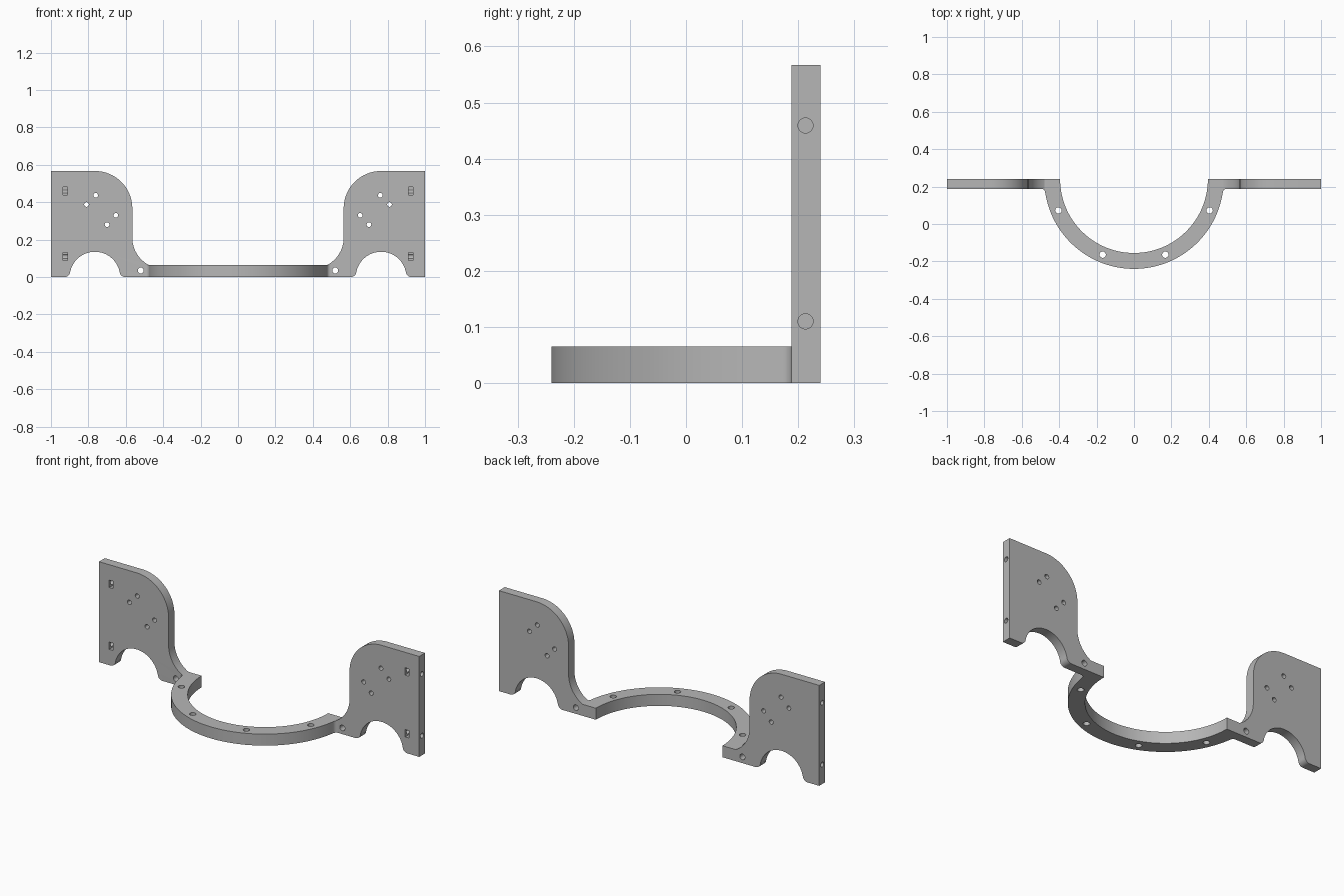
import bpy, bmesh
from math import sin, cos, radians

if "Cube" in bpy.data.objects:
    bpy.data.objects.remove(bpy.data.objects["Cube"])

grey = bpy.data.materials.new("light grey")
grey.use_nodes = True
grey.diffuse_color = (0.47, 0.47, 0.47, 1)
grey.node_tree.nodes["Principled BSDF"].inputs["Base Color"].default_value = grey.diffuse_color

FRONT, BACK, RING_TOP, PLATE_TOP = 0.188, 0.24, 0.065, 0.567


def arc(cx, cy, r, a0, a1, n=20):
    angles = [radians(a0 + (a1 - a0) * i / n) for i in range(n + 1)]
    return [(cx + r * cos(a), cy + r * sin(a)) for a in angles]


def flip(points):
    return [(-u, v) for u, v in reversed(points)]


def prism(name, points, lo, hi, axis):
    """Extrude a closed profile along x (profile y,z), y (x,z) or z (x,y)."""
    place = {"x": lambda u, v, w: (w, u, v),
             "y": lambda u, v, w: (u, w, v),
             "z": lambda u, v, w: (u, v, w)}[axis]
    bm = bmesh.new()
    low = [bm.verts.new(place(u, v, lo)) for u, v in points]
    high = [bm.verts.new(place(u, v, hi)) for u, v in points]
    bm.faces.new(low)
    bm.faces.new(high)
    for i in range(len(points)):
        j = (i + 1) % len(points)
        bm.faces.new((low[i], low[j], high[j], high[i]))
    bmesh.ops.recalc_face_normals(bm, faces=bm.faces)
    mesh = bpy.data.meshes.new(name)
    bm.to_mesh(mesh)
    bm.free()
    mesh.materials.append(grey)
    obj = bpy.data.objects.new(name, mesh)
    bpy.context.collection.objects.link(obj)
    return obj


def combine(target, other, operation):
    mod = target.modifiers.new("combine", "BOOLEAN")
    mod.operation, mod.solver, mod.object = operation, "EXACT", other
    bpy.context.view_layer.objects.active = target
    bpy.ops.object.modifier_apply(modifier=mod.name)
    bpy.data.objects.remove(other)


def drill(target, u, v, r, lo, hi, axis):
    combine(target, prism("hole_cutter", arc(u, v, r, 0, 345, 23), lo, hi, axis), "DIFFERENCE")


# Half ring with short tabs and filleted corners
fillet = arc(0.495, 0.168, 0.02, 90, 171.7, 6)
outer = arc(0, BACK, 0.48, -8.3, -171.7, 64)[1:-1]
tab = [(0.495, BACK)] + fillet
bracket = prism("mounting_bracket",
                arc(0, BACK, 0.395, 180, 360, 64) + tab + outer + flip(tab),
                0, RING_TOP, "z")

# Side plate outline: rounded shoulder, concave neck and arched cutout below
plate = ([(0.478, 0)]
         + arc(0.401, 0.21, 0.164, -62.1, 0)
         + arc(0.765, PLATE_TOP - 0.2, 0.2, 180, 90)
         + [(1, PLATE_TOP), (1, 0)]
         + arc(0.927, 0.03, 0.03, 270, 190.5, 8)
         + arc(0.765, 0, 0.135, 10.5, 169.5, 32)
         + arc(0.603, 0.03, 0.03, -10.5, -90, 8))

for side in (1, -1):
    outline = plate if side > 0 else flip(plate)
    combine(bracket, prism("side_plate", outline, FRONT, BACK, "y"), "UNION")

for side in (1, -1):
    # Through holes in the plate
    for x, z, r in ((0.653, 0.33, 0.0125), (0.70, 0.28, 0.0125), (0.761, 0.437, 0.0125),
                    (0.81, 0.388, 0.0125), (0.52, 0.035, 0.016)):
        drill(bracket, side * x, z, r, 0.1, 0.3, "y")
    # Vertical holes in the ring
    for a in (22.5, 67.5):
        drill(bracket, side * 0.4375 * cos(radians(a)), BACK - 0.4375 * sin(radians(a)),
              0.017, -0.1, 0.2, "z")
    # Blind nut slots with screw holes from the outer edge
    for z in (0.459, 0.11):
        x = side * 0.924
        slot = [(x + dx, z + dz) for dx, dz in
                ((-0.012, -0.021), (0.012, -0.021), (0.012, 0.021), (-0.012, 0.021))]
        combine(bracket, prism("slot_cutter", slot, 0.1, 0.222, "y"), "DIFFERENCE")
        drill(bracket, 0.213, z, 0.0135, side * 0.895, side * 1.1, "x")

bpy.ops.object.select_all(action="DESELECT")
bracket.select_set(True)
bpy.context.view_layer.objects.active = bracket
bpy.ops.object.shade_smooth_by_angle(angle=radians(30))
